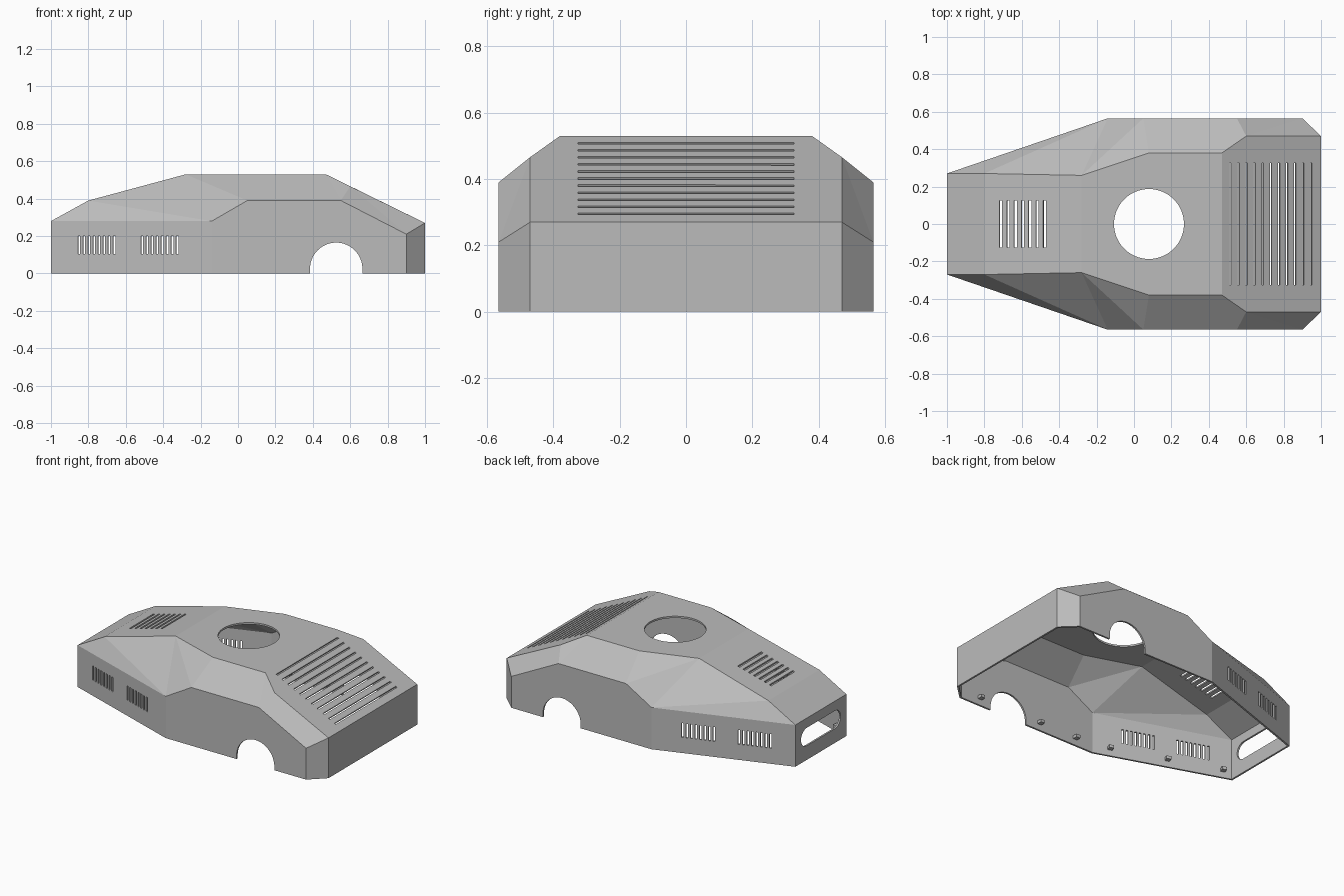
import bpy
import bmesh
import math
from mathutils import Matrix, Vector

cube = bpy.data.objects.get("Cube")
if cube:
    bpy.data.objects.remove(cube, do_unlink=True)

THICK = 0.012

grey = bpy.data.materials.new("plain_grey")
grey.use_nodes = True
grey.diffuse_color = (0.5, 0.5, 0.5, 1)
grey.node_tree.nodes["Principled BSDF"].inputs["Base Color"].default_value = (0.5, 0.5, 0.5, 1)


def make_object(name, bm):
    bmesh.ops.recalc_face_normals(bm, faces=bm.faces)
    mesh = bpy.data.meshes.new(name)
    bm.to_mesh(mesh)
    bm.free()
    mesh.materials.append(grey)
    obj = bpy.data.objects.new(name, mesh)
    bpy.context.collection.objects.link(obj)
    return obj


def add_box(bm, centre, size, rotation=Matrix()):
    matrix = Matrix.Translation(centre) @ rotation @ Matrix.Diagonal((*size, 1))
    bmesh.ops.create_cube(bm, size=1, matrix=matrix)


def add_prism(bm, outline, offset):
    base = bm.faces.new([bm.verts.new(p) for p in outline])
    grown = bmesh.ops.extrude_face_region(bm, geom=[base], use_keep_orig=True)
    verts = [g for g in grown["geom"] if isinstance(g, bmesh.types.BMVert)]
    bmesh.ops.translate(bm, verts=verts, vec=offset)


# Body shell: roof edge and wall edge of the +y half, mirrored by sign
roof = [(-1, .27, .28), (-.8, .27, .39), (-.28, .26, .53), (.08, .38, .53),
        (.47, .38, .53), (.6, .47, .466), (1, .47, .27)]
wall = [(-1, .27, .28), (-.14, .565, .28), (.05, .565, .39),
        (.55, .565, .39), (.9, .565, .21), (1, .47, .27)]

bm = bmesh.new()


def face(points):
    bm.faces.new([bm.verts.new(p) for p in points])


def flip(p):
    return (p[0], -p[1], p[2])


def ground(p):
    return (p[0], p[1], 0)


for side in (lambda p: p, flip):
    r = [side(p) for p in roof]
    w = [side(p) for p in wall]
    # Sloping shoulder between the roof and the wall
    for points in ((r[0], r[1], w[1]), (r[1], r[2], w[1]), (r[2], w[2], w[1]),
                   (r[2], r[3], w[2]), (r[3], r[4], w[3], w[2]), (r[4], r[5], w[3]),
                   (r[5], w[4], w[3]), (r[5], r[6], w[4])):
        face(points)
    # Upright walls: angled front, straight flank, rear corner
    face([w[0], w[1], ground(w[1]), ground(w[0])])
    face([*w[1:5], ground(w[4]), ground(w[1])])
    face([w[4], w[5], ground(w[5]), ground(w[4])])

# Roof panels, nose and tail
for a, b in ((0, 1), (1, 2)):
    face([roof[a], roof[b], flip(roof[b]), flip(roof[a])])
face([*roof[2:5], *map(flip, reversed(roof[2:5]))])
face([*roof[4:7], *map(flip, reversed(roof[4:7]))])
for end in (roof[0], roof[-1]):
    face([end, flip(end), ground(flip(end)), ground(end)])

bmesh.ops.remove_doubles(bm, verts=bm.verts, dist=0.0005)
body = make_object("body_shell", bm)
solid = body.modifiers.new("thickness", 'SOLIDIFY')
solid.thickness = THICK
solid.offset = -1
solid.use_even_offset = True

# Cutter with all openings
bm = bmesh.new()

# Round roof hatch
bmesh.ops.create_cone(bm, cap_ends=True, segments=64, radius1=.187, radius2=.187, depth=.2,
                      matrix=Matrix.Translation((.08, 0, .53)))

# Wheel arches
arch = [(.525 + .14 * math.cos(a), -.7, .025 + .14 * math.sin(a))
        for a in (math.pi * i / 32 for i in range(33))]
for s in (-1, 1):
    outline = [Vector((x, s * .7, z)) for x, y, z in arch]
    outline += [Vector((.385, s * .7, -.1)), Vector((.665, s * .7, -.1))]
    add_prism(bm, outline, (0, -s * .25, 0))

# Rounded slot in the nose
slot = []
for s in (1, -1):
    for i in range(13):
        a = math.pi * (i / 12 - .5)
        slot.append((-1.05, s * (.15 + .06 * math.cos(a)), .155 + s * .06 * math.sin(a)))
add_prism(bm, slot, (.1, 0, 0))

# Side vents, two rows of eight on each angled wall
angle = math.atan2(.295, .86)
for s in (-1, 1):
    for start in (-.85, -.513):
        for i in range(8):
            x = start + i * .0268
            y = .27 + (x + 1) * math.tan(angle)
            add_box(bm, (x, s * y, .152), (.013, .08, .096), Matrix.Rotation(s * angle, 4, 'Z'))

# Front roof vents
tilt = Matrix.Rotation(-math.atan2(.14, .52), 4, 'Y')
for i in range(7):
    x = -.712 + i * .039
    add_box(bm, (x, 0, .39 + (x + .8) * .269), (.015, .25, .08), tilt)

# Rear louvres
tilt = Matrix.Rotation(math.atan2(.26, .53), 4, 'Y')
for i in range(11):
    x = .515 + i * .0433
    add_box(bm, (x, 0, .53 - (x - .47) * .49), (.011, .65, .08), tilt)

cutter = make_object("opening_cutter", bm)
cutter.hide_render = True
cut = body.modifiers.new("openings", 'BOOLEAN')
cut.object = cutter
cut.solver = 'EXACT'

bpy.context.view_layer.objects.active = body
body.select_set(True)
for name in ("thickness", "openings"):
    bpy.ops.object.modifier_apply(modifier=name)
bpy.data.objects.remove(cutter, do_unlink=True)

# Small mounting tabs along the inside of both walls
bm = bmesh.new()
for s in (-1, 1):
    for x in (.75, .28, 0, -.24, -.59, -.93):
        slanted = x < -.14
        y = .27 + (x + 1) * math.tan(angle) if slanted else .565
        turn = Matrix.Rotation(s * angle if slanted else 0, 4, 'Z')
        add_box(bm, (x, s * (y - .026), .05), (.03, .036, .02), turn)
make_object("mounting_tabs", bm)
